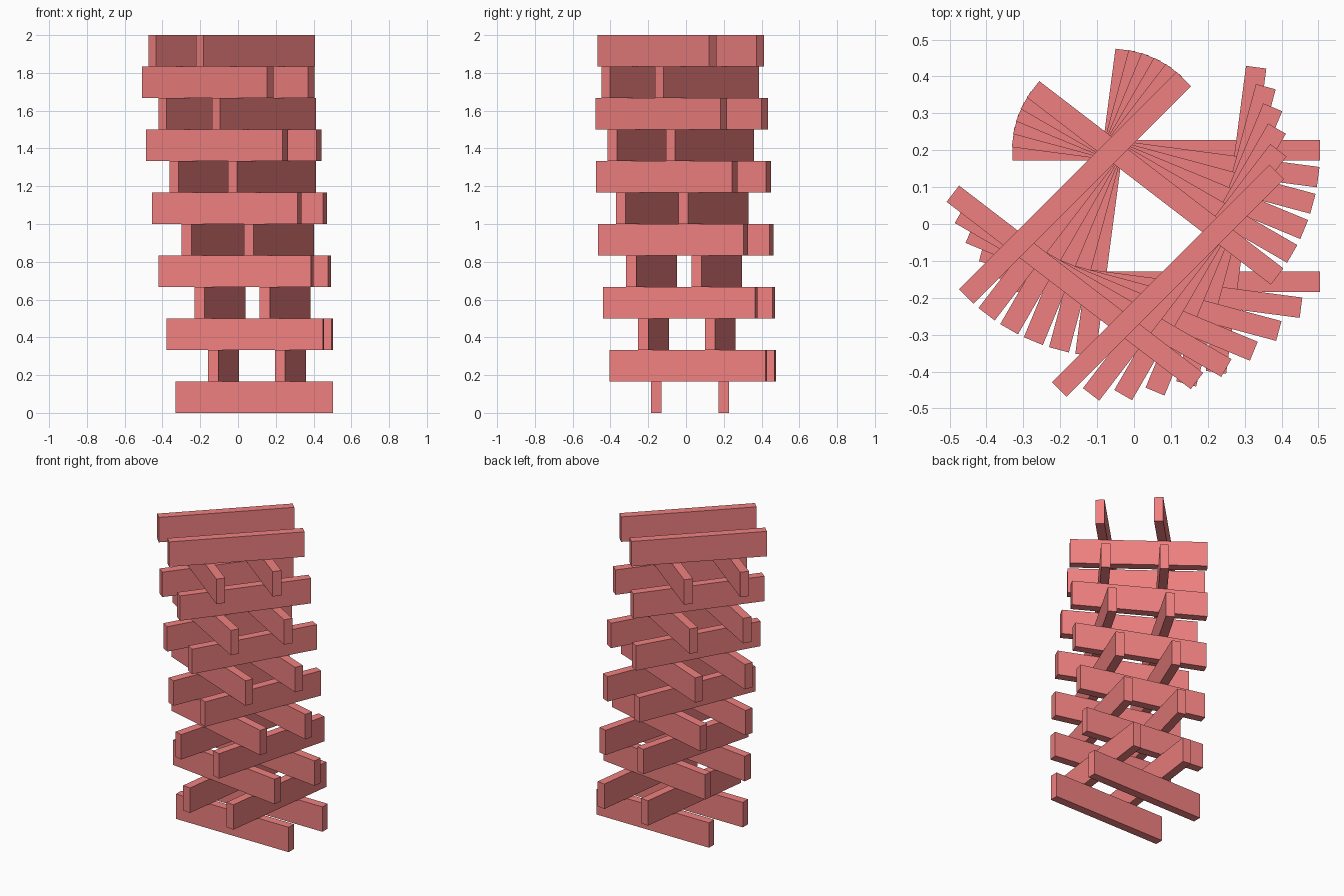
import bpy
from math import radians
from mathutils import Matrix, Vector

if "Cube" in bpy.data.objects:
    bpy.data.objects.remove(bpy.data.objects["Cube"])

LAYERS = 12
LENGTH, WIDTH, HEIGHT = 0.834, 0.0555, 2 / 12
GAP = 0.357                      # spacing between the two planks of a layer
PIVOT = Vector((-0.059, 0.2, 0))  # vertical axis the stack twists around
STEP = radians(-7.5)

mat = bpy.data.materials.new("coral_wood")
mat.diffuse_color = (0.87, 0.216, 0.216, 1)
mat.use_nodes = True
mat.node_tree.nodes["Principled BSDF"].inputs["Base Color"].default_value = mat.diffuse_color


def plank(name, layer, side):
    """One plank: lies along x (even layers) or y (odd layers), then twisted about the pivot."""
    odd = layer % 2
    centre = Vector((0.179, -0.143, 0)) if odd else Vector((0.146, -0.178, 0))
    shift = side * GAP / 2
    centre += Vector((shift, 0, 0)) if odd else Vector((0, shift, 0))
    size = (WIDTH, LENGTH, HEIGHT) if odd else (LENGTH, WIDTH, HEIGHT)

    bpy.ops.mesh.primitive_cube_add(size=1)
    ob = bpy.context.object
    ob.name = name
    ob.data.materials.append(mat)
    twist = Matrix.Rotation(STEP * ((layer + 1) // 2), 4, 'Z')
    lift = Vector((0, 0, HEIGHT * (layer + 0.5)))
    ob.matrix_world = (Matrix.Translation(PIVOT + lift) @ twist
                       @ Matrix.Translation(centre) @ Matrix.Diagonal((*size, 1)))


# Stack of crossed plank pairs, each pair turned a little further
for layer in range(LAYERS):
    for side, label in ((-1, "a"), (1, "b")):
        plank(f"plank_{layer + 1:02d}_{label}", layer, side)
